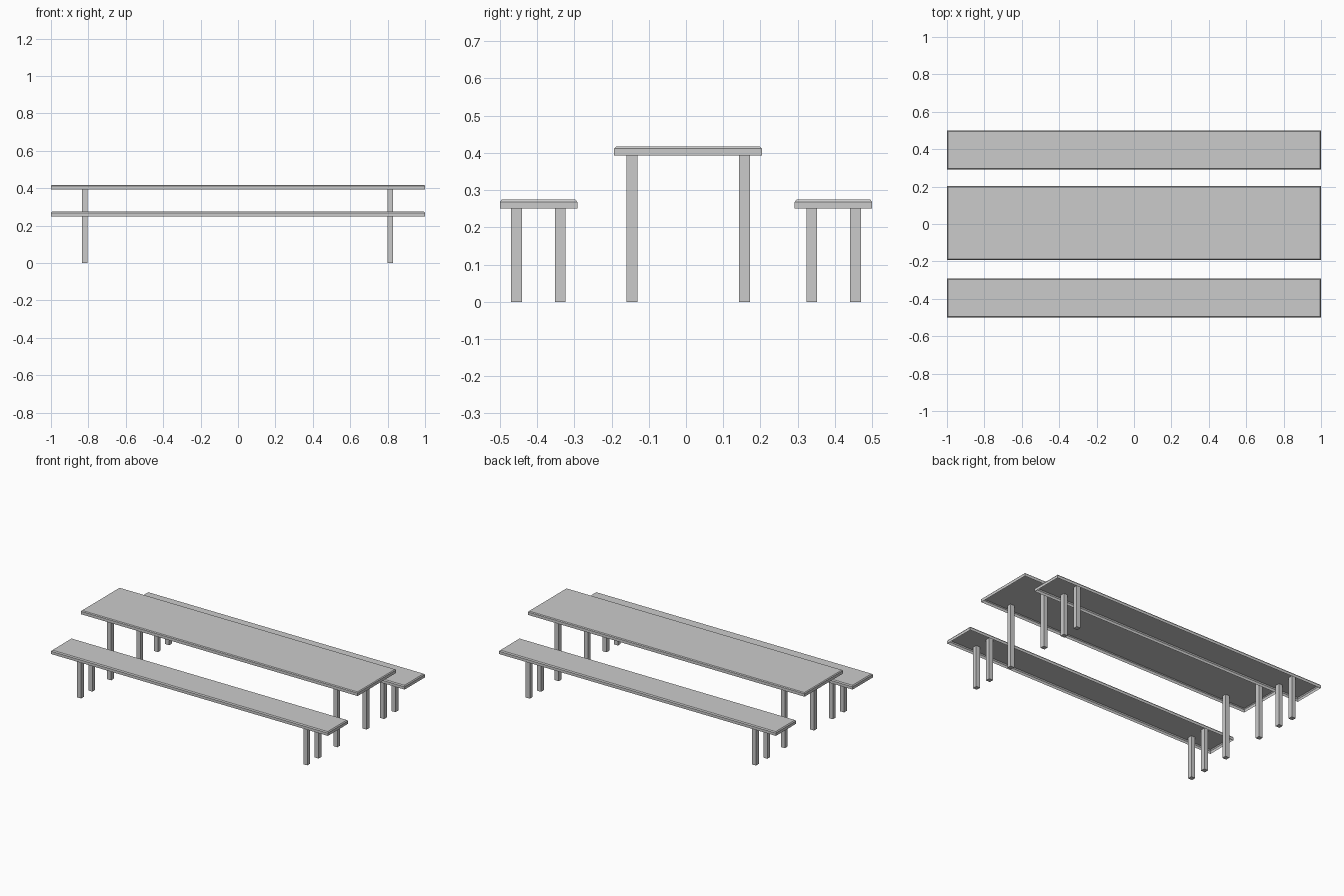
import bpy, bmesh

if "Cube" in bpy.data.objects:
    bpy.data.objects.remove(bpy.data.objects["Cube"])

LEG = 0.029  # leg thickness


def finish(bm, name):
    bmesh.ops.recalc_face_normals(bm, faces=bm.faces)
    mesh = bpy.data.meshes.new(name)
    bm.to_mesh(mesh)
    bm.free()
    obj = bpy.data.objects.new(name, mesh)
    bpy.context.collection.objects.link(obj)
    return obj


def box(name, x0, x1, y0, y1, z0, z1):
    bm = bmesh.new()
    bmesh.ops.create_cube(bm, size=1)
    for v in bm.verts:
        v.co = ((x0 + x1) / 2 + v.co.x * (x1 - x0),
                (y0 + y1) / 2 + v.co.y * (y1 - y0),
                (z0 + z1) / 2 + v.co.z * (z1 - z0))
    return finish(bm, name)


def board(name, y0, y1, z0, z_edge, z1, inset=0.005):
    # Hollow board: straight sides, chamfered top edge, open underside
    bm = bmesh.new()
    rings = []
    for z, d in ((z0, 0), (z_edge, 0), (z1, inset)):
        rings.append([bm.verts.new(p) for p in (
            (-1 + d, y0 + d, z), (1 - d, y0 + d, z),
            (1 - d, y1 - d, z), (-1 + d, y1 - d, z))])
    for a, b in zip(rings, rings[1:]):
        for i in range(4):
            j = (i + 1) % 4
            bm.faces.new((a[i], a[j], b[j], b[i]))
    bm.faces.new(rings[-1])
    bmesh.ops.recalc_face_normals(bm, faces=bm.faces)
    return finish(bm, name)


def legs(prefix, ys, top):
    for side, x in (("left", -0.82), ("right", 0.815)):
        for i, y in enumerate(ys, 1):
            box(f"{prefix}_leg_{side}_{i}", x - LEG / 2, x + LEG / 2,
                y - LEG / 2, y + LEG / 2, 0, top)


# Table
board("table_top", -0.193, 0.204, 0.393, 0.412, 0.417)
legs("table", (-0.145, 0.157), 0.416)

# Benches in front and behind
for name, s in (("front_bench", -1), ("back_bench", 1)):
    y0, y1 = sorted((s * 0.292, s * 0.5))
    board(name + "_seat", y0, y1, 0.25, 0.268, 0.275)
    legs(name, (s * 0.338, s * 0.455), 0.274)
